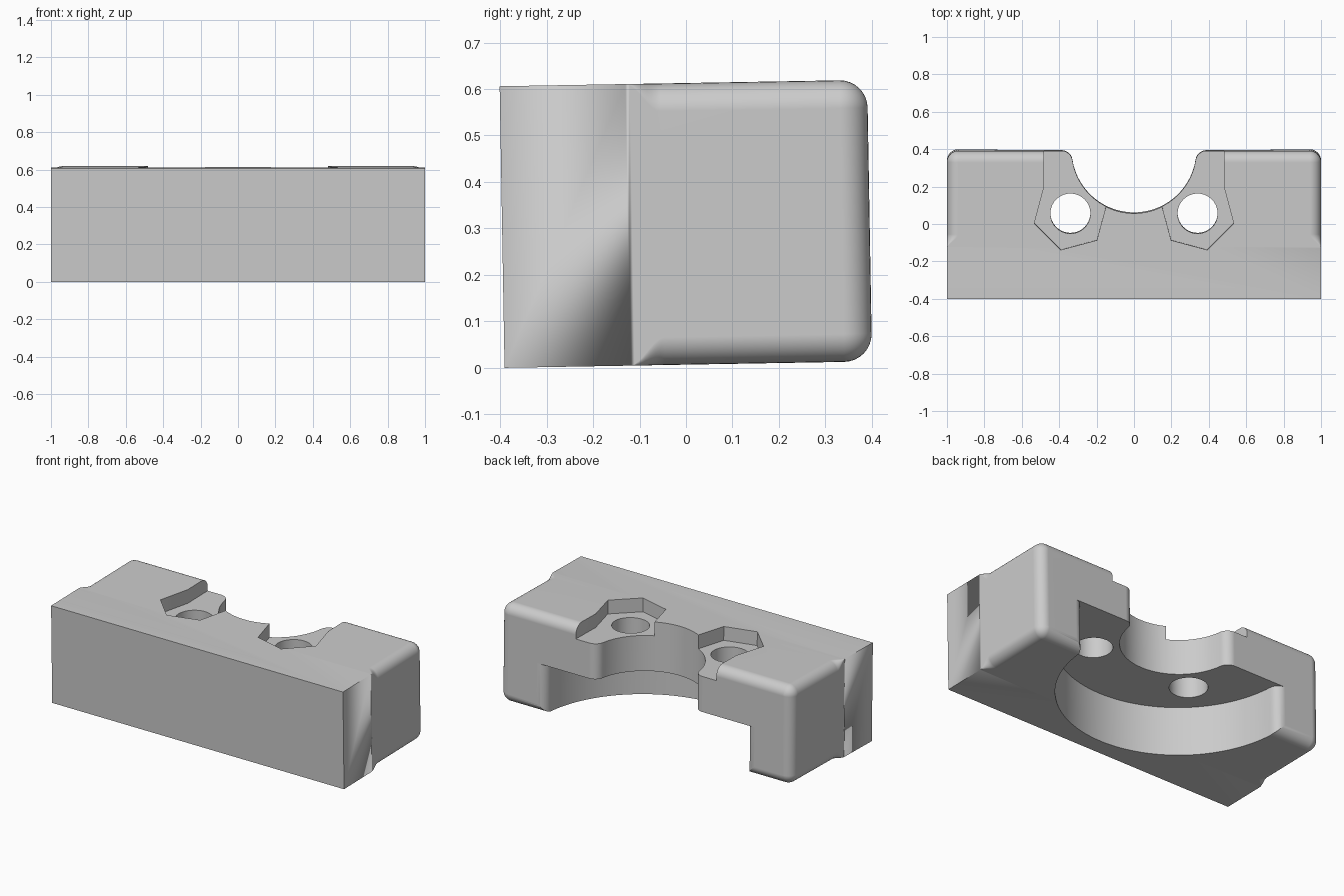
import bpy, bmesh, math
from math import sin, cos, pi
from mathutils import Matrix, Vector

if "Cube" in bpy.data.objects:
    bpy.data.objects.remove(bpy.data.objects["Cube"])

HALF_W, HALF_D, HEIGHT = 1.0, 0.3955, 0.606
FILLET = 0.06
STEPS = 8

grey = bpy.data.materials.new("light_grey")
grey.use_nodes = True
colour = (0.6, 0.6, 0.6, 1)
grey.diffuse_color = colour
grey.node_tree.nodes["Principled BSDF"].inputs["Base Color"].default_value = colour


def make_object(name, bm):
    bmesh.ops.remove_doubles(bm, verts=bm.verts, dist=1e-5)
    bmesh.ops.recalc_face_normals(bm, faces=bm.faces)
    mesh = bpy.data.meshes.new(name)
    bm.to_mesh(mesh)
    bm.free()
    obj = bpy.data.objects.new(name, mesh)
    bpy.context.collection.objects.link(obj)
    return obj


def section(bm, y, inset, radius):
    """Rounded rectangle across the block at depth y."""
    ring = []
    w, h = HALF_W - inset - radius, HEIGHT / 2 - inset - radius
    for k, (sx, sz) in enumerate([(1, 1), (-1, 1), (-1, -1), (1, -1)]):
        for i in range(STEPS + 1):
            a = (k + i / STEPS) * pi / 2
            ring.append(bm.verts.new((sx * w + radius * cos(a), y,
                                      HEIGHT / 2 + sz * h + radius * sin(a))))
    return ring


def prism(name, outline, z0, z1):
    """Vertical cutter from a plan outline."""
    bm = bmesh.new()
    face = bm.faces.new([bm.verts.new((x, y, z0)) for x, y in outline])
    top = bmesh.ops.extrude_face_region(bm, geom=[face])["geom"]
    bmesh.ops.translate(bm, vec=(0, 0, z1 - z0),
                        verts=[v for v in top if isinstance(v, bmesh.types.BMVert)])
    obj = make_object(name, bm)
    obj.hide_render = True
    return obj


def flared_arc(radius, segments):
    """Half circle open to the back, with rounded lips at the back face."""
    centre = Vector((0, HALF_D))
    lip_y = HALF_D - FILLET
    lip_x = math.sqrt((radius + FILLET) ** 2 - FILLET ** 2)
    tilt = math.atan2(FILLET, lip_x)
    half = [(lip_x, 0.6), (lip_x, HALF_D + 0.001)]
    for i in range(STEPS + 1):
        a = pi / 2 + (pi / 2 - tilt) * i / STEPS
        half.append((lip_x + FILLET * cos(a), lip_y + FILLET * sin(a)))
    arc = []
    for i in range(1, segments):
        a = -tilt - (pi - 2 * tilt) * i / segments
        arc.append((radius * cos(a), centre.y + radius * sin(a)))
    return half + arc + [(-x, y) for x, y in reversed(half)]


# Block: sharp at the front, edge rounding fades in, fully rounded at the back
bm = bmesh.new()
rings = [section(bm, -HALF_D, 0, 0)]
for i in range(STEPS + 1):
    t = i / STEPS
    rings.append(section(bm, -0.125 + 0.075 * t, 0, FILLET * t * t * (3 - 2 * t)))
for i in range(STEPS + 1):
    a = pi / 2 * i / STEPS
    rings.append(section(bm, HALF_D - FILLET + FILLET * sin(a),
                         FILLET * (1 - cos(a)), FILLET * cos(a)))
for a, b in zip(rings, rings[1:]):
    for i in range(len(a)):
        j = (i + 1) % len(a)
        bm.faces.new((a[i], a[j], b[j], b[i]))
bm.faces.new(rings[0])
bm.faces.new(rings[-1])
block = make_object("clamp_block", bm)
block.data.materials.append(grey)

# Cutters: tube notch, round recess below, nut pockets and bolt holes
cutters = [prism("tube_notch_cutter", flared_arc(0.333, 48), -0.2, 0.9),
           prism("lower_recess_cutter", flared_arc(0.69, 64), -0.2, HEIGHT / 2)]
bolt_x, bolt_y, nut_r, hole_r = 0.34, 0.06, 0.2, 0.107
for side, s in (("left", 1), ("right", -1)):
    hexagon = [(bolt_x + nut_r * cos(math.radians(d)), bolt_y + nut_r * sin(math.radians(d)))
               for d in (165, 225, 285, 345, 405)]
    pocket = hexagon + [(hexagon[-1][0], 0.6), (0.2, 0.6)]
    hole = [(bolt_x + hole_r * cos(i * pi / 20), bolt_y + hole_r * sin(i * pi / 20))
            for i in range(40)]
    cutters.append(prism(side + "_nut_pocket_cutter",
                         [(s * x, y) for x, y in pocket], HEIGHT - 0.085, 0.9))
    cutters.append(prism(side + "_bolt_hole_cutter",
                         [(s * x, y) for x, y in hole], -0.2, 0.9))

bpy.ops.object.select_all(action="DESELECT")
bpy.context.view_layer.objects.active = block
block.select_set(True)
for cutter in cutters:
    mod = block.modifiers.new(cutter.name, "BOOLEAN")
    mod.operation, mod.solver, mod.object = "DIFFERENCE", "EXACT", cutter
    bpy.ops.object.modifier_apply(modifier=mod.name)
    bpy.data.objects.remove(cutter)

# Smooth fillets and bores, flat faces kept flat
bpy.ops.object.shade_smooth_by_angle(angle=math.radians(30))
weighted = block.modifiers.new("flat_face_normals", "WEIGHTED_NORMAL")
weighted.keep_sharp = True

# The whole block leans forward by one degree
tilt = math.radians(1)
block.data.transform(Matrix.Translation((0, 0.005, HALF_D * sin(tilt)))
                     @ Matrix.Rotation(tilt, 4, "X"))
